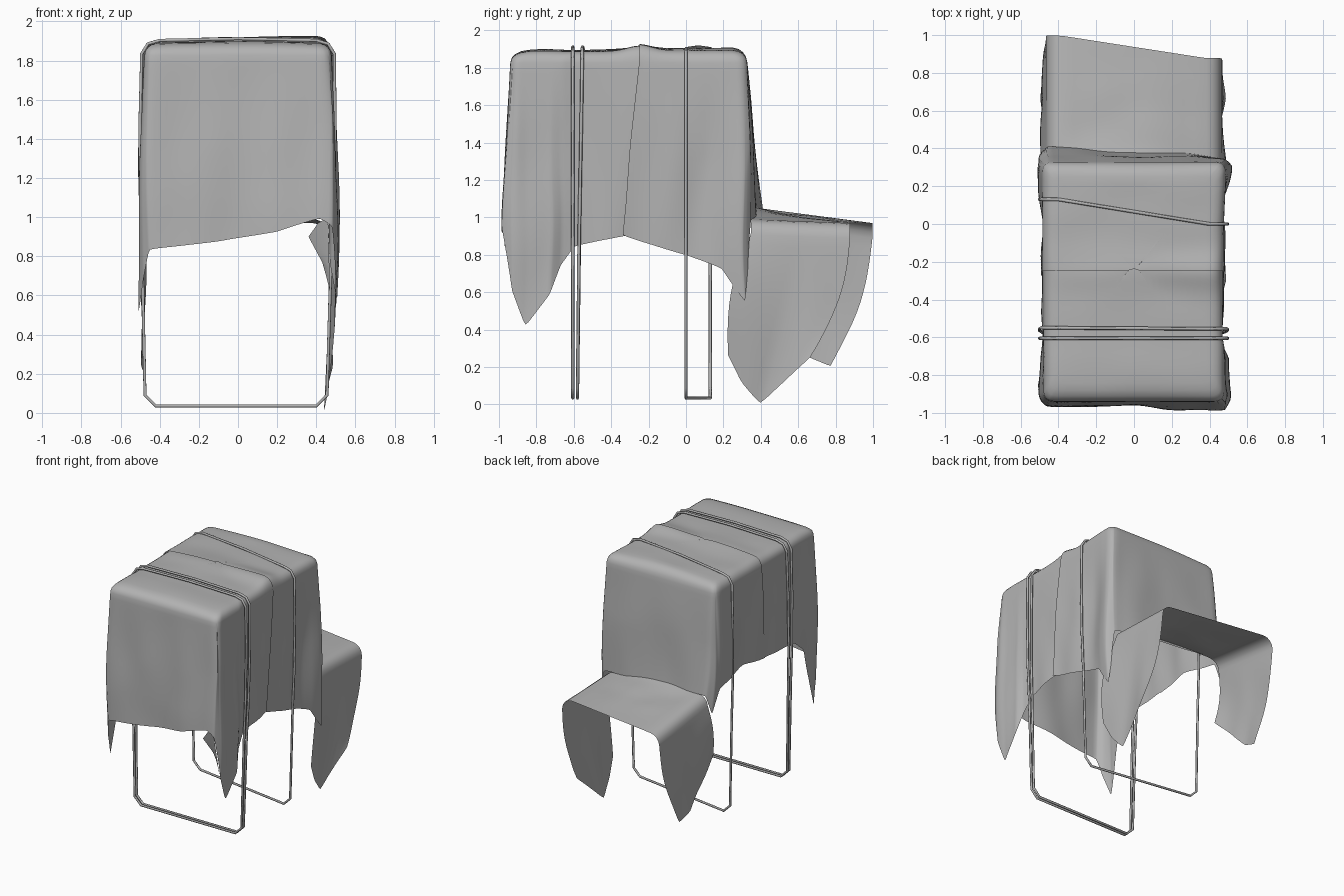
import bpy, bmesh, math
from mathutils import Vector, noise

cube = bpy.data.objects.get("Cube")
if cube:
    bpy.data.objects.remove(cube, do_unlink=True)


def make_material(name, value):
    mat = bpy.data.materials.new(name)
    mat.use_nodes = True
    color = (value, value, value, 1)
    mat.diffuse_color = color
    mat.node_tree.nodes["Principled BSDF"].inputs["Base Color"].default_value = color
    return mat


GREY = make_material("cloth grey", 0.45)
HALF_WIDTH = 0.478
SHOULDER = 1.83
CORNER = 0.05


def grid_object(name, rows, smooth_steps):
    """Join equal rows of points into one smooth open sheet."""
    bm = bmesh.new()
    verts = [[bm.verts.new(p) for p in row] for row in rows]
    for a, b in zip(verts, verts[1:]):
        for i in range(len(a) - 1):
            bm.faces.new((a[i], a[i + 1], b[i + 1], b[i]))
    bmesh.ops.remove_doubles(bm, verts=bm.verts, dist=0.0005)
    bmesh.ops.recalc_face_normals(bm, faces=bm.faces)
    mesh = bpy.data.meshes.new(name)
    bm.to_mesh(mesh)
    bm.free()
    mesh.materials.append(GREY)
    obj = bpy.data.objects.new(name, mesh)
    bpy.context.collection.objects.link(obj)
    if smooth_steps:
        mod = obj.modifiers.new("soften", 'SMOOTH')
        mod.factor = 0.5
        mod.iterations = smooth_steps
    for poly in mesh.polygons:
        poly.use_smooth = True


def resample(keys, step=0.03):
    """Fill in evenly spaced points between the key points."""
    keys = [Vector(k) for k in keys]
    points = [keys[0]]
    for a, b in zip(keys, keys[1:]):
        n = max(1, math.ceil((b - a).length / step))
        points += [a.lerp(b, i / n) for i in range(1, n + 1)]
    return points


def clamp(v, low, high):
    return max(low, min(high, v))


def wrinkle(p, amount):
    n = noise.noise_vector(Vector((p.x * 4, p.y * 5, p.z * 1.6)))
    return Vector((n.x, n.y, 0)) * amount


def top_height(x, y, lift):
    ridge = 0.026 * math.exp(-((y + 0.25) / 0.09) ** 2) * (0.6 + x)
    crown = 0.012 * (1 - (x / HALF_WIDTH) ** 2)
    return 1.885 + crown + ridge + lift + 0.006 * noise.noise(Vector((x * 3, y * 6, 0)))


def shoulder_point(p, width, y_open, y_wall):
    """Nearest point on the block's top outline, with rounded closed corners."""
    low, high = min(y_open, y_wall), max(y_open, y_wall)
    q = Vector((clamp(p.x, -width, width), clamp(p.y, low, high), SHOULDER))
    inner = y_wall - CORNER if y_wall > y_open else y_wall + CORNER
    dx = q.x - clamp(q.x, CORNER - width, width - CORNER)
    dy = q.y - inner if (q.y - inner) * (y_wall - y_open) > 0 else 0
    length = math.hypot(dx, dy)
    if dx and dy and length > CORNER:
        q.x += dx * (CORNER / length - 1)
        q.y += dy * (CORNER / length - 1)
    return q


def draped_sheet(name, hem_keys, y_open, y_wall, lift):
    """Sheet over a block: a fan for the top, a rounded shoulder, walls down to the hem."""
    hem = resample(hem_keys)
    shoulder = [shoulder_point(p, HALF_WIDTH + lift, y_open, y_wall) for p in hem]
    rows = []
    # top, shrinking toward the middle of the open edge
    for k in range(13):
        f = 0.87 * k / 12
        row = []
        for p in shoulder:
            x, y = p.x * f, y_open + (p.y - y_open) * f
            row.append((x, y, top_height(x, y, lift)))
        rows.append(row)
    # rounded shoulder
    for k in range(1, 4):
        a = math.radians(22.5 * k)
        f = 0.87 + 0.13 * math.sin(a)
        row = []
        for p in shoulder:
            x, y = p.x * f, y_open + (p.y - y_open) * f
            z = SHOULDER + (top_height(x, y, lift) - SHOULDER) * math.cos(a)
            row.append((x, y, z))
        rows.append(row)
    # hanging walls, swelling a little beside the closed corners
    for k in range(25):
        t = k / 24
        row = []
        for s, h in zip(shoulder, hem):
            p = s.lerp(h, t)
            near = max(0, 1 - abs(s.y - y_wall) / 0.2) * max(0, abs(s.x) - 0.38) / 0.1
            p.x += math.copysign(0.022 * near * math.sin(math.pi * t), s.x)
            row.append(p + wrinkle(p, 0.022 * min(1, t * 2)))
        rows.append(row)
    grid_object(name, rows, 2)


# front sheet, with a long pointed drape at each front corner
draped_sheet("front_sheet", [
    (0.47, -0.2, 0.92), (0.47, -0.6, 0.84), (0.48, -0.67, 0.74), (0.51, -0.72, 0.58),
    (0.49, -0.85, 0.41), (0.5, -0.93, 0.6), (0.48, -0.985, 0.95), (0.42, -0.99, 0.99),
    (0.2, -0.98, 0.92), (-0.1, -0.97, 0.87), (-0.45, -0.97, 0.83), (-0.48, -0.94, 0.68),
    (-0.51, -0.87, 0.5), (-0.51, -0.82, 0.72), (-0.5, -0.76, 0.98), (-0.49, -0.66, 1.07),
    (-0.485, -0.2, 1.1),
], -0.2, -0.94, 0)

# back sheet, overlapping the front one and running down the back
draped_sheet("back_sheet", [
    (0.48, -0.34, 0.9), (0.475, 0.0, 0.79), (0.485, 0.2, 0.72), (0.5, 0.32, 0.54),
    (0.48, 0.34, 0.7), (0.46, 0.355, 0.98), (0.1, 0.385, 1.02), (-0.45, 0.41, 1.05),
    (-0.49, 0.37, 0.9), (-0.5, 0.3, 1.08), (-0.49, 0.0, 1.14), (-0.49, -0.3, 1.09),
], -0.25, 0.328, 0.008)


def along(keys, t):
    """Point at fraction t of a short key path."""
    s = t * (len(keys) - 1)
    i = min(int(s), len(keys) - 2)
    return Vector(keys[i]).lerp(Vector(keys[i + 1]), s - i)


# lower cover: a ledge at the back with a drape on each side
LEFT_HEM = [(0.48, 0.22, 0.26), (0.46, 0.29, 0.12), (0.44, 0.4, 0), (0.47, 0.54, 0.12), (0.48, 0.67, 0.25)]
RIGHT_HEM = [(-0.48, 0.33, 0.57), (-0.49, 0.5, 0.4), (-0.49, 0.64, 0.25), (-0.48, 0.76, 0.2)]
ROUND = 0.08


def cover_side(t, hem, side, y_start, y_end, z_start, swell):
    """Points from the hem up and around the ledge's edge."""
    y_top = y_start + (y_end - y_start) * t
    z_top = z_start + (0.97 - z_start) * t
    edge = Vector((side * 0.465, y_top, z_top - ROUND))
    points = []
    for k in range(15):
        f = k / 14
        bow = math.sin(math.pi * f)
        p = along(hem, t).lerp(edge, f)
        p.y += bow * (0.05 * t - swell * (1 - t))
        p.x += side * 0.025 * bow * (1 - t)
        points.append(p + wrinkle(p, 0.02 * (1 - f)))
    for k in range(1, 5):
        a = math.radians(22.5 * k)
        points.append(Vector((side * (0.465 - ROUND * (1 - math.cos(a))), y_top,
                              z_top - ROUND * (1 - math.sin(a)))))
    return points


rows = []
for i in range(19):
    t = i / 18
    right = cover_side(t, RIGHT_HEM, -1, 0.39, 1.0, 1.05, 0)
    left = cover_side(t, LEFT_HEM, 1, 0.345, 0.88, 0.99, 0.045)
    middle = [right[-1].lerp(left[-1], k / 12) for k in range(1, 12)]
    # the cloth sweeps up where it meets the wall
    for p in middle:
        p.z += 0.035 * (1 - t) ** 4 * math.sin(math.pi * (p.x + 0.4) / 0.8)
        p.z += 0.015 * (1 - t) * noise.noise(p * 5)
    rows.append(right + middle + left[::-1])
grid_object("lower_cover", rows, 1)

# loose fold tucked behind the front left corner
fold_edges = [
    (Vector((0.46, -0.97, 1.0)), Vector((0.47, -0.9, 0.62))),
    (Vector((0.41, -0.96, 0.97)), Vector((0.45, -0.9, 0.7))),
    (Vector((0.36, -0.95, 0.9)), Vector((0.43, -0.9, 0.77))),
]
grid_object("corner_fold", [[a.lerp(b, k / 6) for k in range(7)] for a, b in fold_edges], 0)


def strap(name, y_right, y_left, low_right, low_left):
    """Closed loop over the top, down both sides and under, with cut lower corners."""
    half = [(0.4, 1.903, 0), (0.46, 1.886, 0), (0.492, 1.835, 0), (0.498, 1.5, 0.2),
            (0.494, 1.1, 0.5), (0.483, 0.8, 0.7), (0.465, 0.09, 1), (0.41, 0.035, 1)]
    # the loop leans slightly to the right toward the bottom
    points = [(x - 0.01 * f, y_left + (low_left - y_left) * f, z) for x, z, f in half]
    points += [(-x - 0.01 * f, y_right + (low_right - y_right) * f, z)
               for x, z, f in reversed(half)]
    points.append((0, (y_left + y_right) / 2, 1.912))
    curve = bpy.data.curves.new(name, 'CURVE')
    curve.dimensions = '3D'
    curve.bevel_depth = 0.009
    curve.bevel_resolution = 1
    spline = curve.splines.new('POLY')
    spline.points.add(len(points) - 1)
    for sp, p in zip(spline.points, points):
        sp.co = (*p, 1)
    spline.use_cyclic_u = True
    curve.materials.append(GREY)
    bpy.context.collection.objects.link(bpy.data.objects.new(name, curve))


strap("front_strap", -0.605, -0.605, -0.605, -0.605)
strap("second_strap", -0.55, -0.555, -0.58, -0.58)
strap("back_strap", 0.13, 0.0, 0.13, 0.0)
